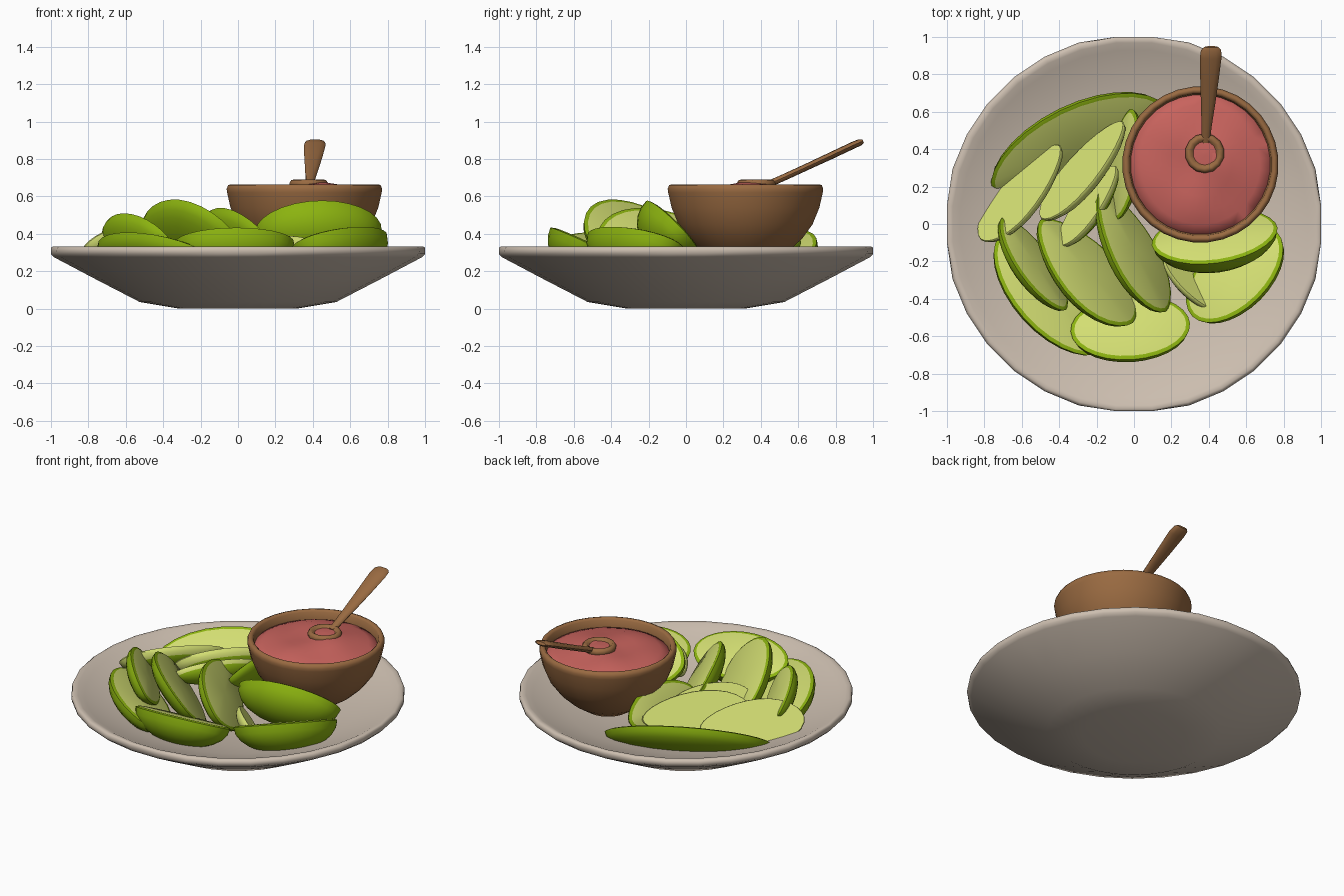
import bpy, bmesh, math
from mathutils import Vector

if "Cube" in bpy.data.objects:
    bpy.data.objects.remove(bpy.data.objects["Cube"])


def material(name, rgb):
    m = bpy.data.materials.new(name)
    m.diffuse_color = (*rgb, 1)
    m.use_nodes = True
    m.node_tree.nodes["Principled BSDF"].inputs["Base Color"].default_value = m.diffuse_color
    return m


STONE = material("stone_beige", (0.61, 0.52, 0.435))
WOOD = material("warm_wood", (0.32, 0.145, 0.053))
SAUCE = material("pink_sauce", (0.58, 0.125, 0.11))
PEEL = material("green_peel", (0.26, 0.45, 0.005))
FLESH = material("pale_flesh", (0.65, 0.73, 0.17))


def finish(bm, name, mats, angle=40):
    bmesh.ops.remove_doubles(bm, verts=bm.verts, dist=1e-5)
    bmesh.ops.recalc_face_normals(bm, faces=bm.faces)
    me = bpy.data.meshes.new(name)
    bm.to_mesh(me)
    bm.free()
    ob = bpy.data.objects.new(name, me)
    bpy.context.collection.objects.link(ob)
    for m in mats:
        me.materials.append(m)
    bpy.ops.object.select_all(action='DESELECT')
    ob.select_set(True)
    bpy.context.view_layer.objects.active = ob
    bpy.ops.object.shade_smooth_by_angle(angle=math.radians(angle))
    return ob


def bridge(bm, rings, mat=lambda i: 0):
    """Join successive closed rings of points with quads."""
    vs = [[bm.verts.new(p) for p in r] for r in rings]
    n = len(vs[0])
    for i in range(len(vs) - 1):
        for j in range(n):
            k = (j + 1) % n
            bm.faces.new((vs[i][j], vs[i][k], vs[i + 1][k], vs[i + 1][j])).material_index = mat(i)
    return vs


def lathe(name, profile, sides, loc, mat, wave=None, angle=40, limit=9):
    """Spin a profile and cap both ends; limit flattens the four extremes."""
    bm = bmesh.new()
    rings = []
    for r, z in profile:
        ring = []
        for j in range(sides):
            a = 2 * math.pi * (j + 0.5) / sides
            x, y = (max(-limit, min(limit, r * f(a))) for f in (math.cos, math.sin))
            ring.append((loc[0] + x, loc[1] + y, loc[2] + z + (wave(x, y) if wave else 0)))
        rings.append(ring)
    vs = bridge(bm, rings)
    bm.faces.new(vs[0])
    bm.faces.new(vs[-1])
    return finish(bm, name, [mat], angle)


# plate
lathe("plate", [(r * 1.014, z) for r, z in [
    (0.02, 0), (0.31, 0), (0.52, 0.035), (0.75, 0.155), (0.975, 0.275), (0.996, 0.292),
    (1.0, 0.31), (0.995, 0.325), (0.982, 0.332), (0.96, 0.328), (0.92, 0.308), (0.72, 0.245),
    (0.5, 0.20), (0.25, 0.17), (0.02, 0.16)]], 32, (0, 0, 0), STONE, angle=60, limit=1.0)

# dip bowl and sauce
BX, BY = 0.355, 0.318
lathe("dip_bowl", [(0.02, 0.235), (0.14, 0.245), (0.23, 0.305), (0.305, 0.375), (0.36, 0.45),
                   (0.397, 0.54), (0.415, 0.62), (0.418, 0.64), (0.41, 0.66), (0.395, 0.665),
                   (0.38, 0.652), (0.375, 0.61), (0.34, 0.5), (0.2, 0.36), (0.02, 0.33)],
      32, (BX, BY, 0), WOOD, angle=60)


def ripple(x, y):
    fade = max(0, 1 - (x * x + y * y) / 0.14)
    return fade * (0.018 * math.sin(13 * x + 4 * y) * math.cos(11 * y - 3 * x) + 0.03)


lathe("sauce", [(0.38, 0.58), (0.375, 0.605), (0.32, 0.618), (0.25, 0.626), (0.17, 0.632),
                (0.09, 0.634), (0.01, 0.635)], 32, (BX, BY, 0), SAUCE, ripple, 60)

# spoon cup, its sauce and the flared handle
SX, SY = 0.378, 0.378
lathe("spoon_cup", [(0.01, 0.61), (0.07, 0.625), (0.10, 0.65), (0.106, 0.672), (0.095, 0.688),
                    (0.08, 0.69), (0.068, 0.678), (0.05, 0.665), (0.01, 0.66)],
      14, (SX, SY, 0), WOOD, angle=60)
lathe("spoon_sauce", [(0.070, 0.665), (0.066, 0.674), (0.01, 0.678)], 14, (SX, SY, 0), SAUCE)
bm = bmesh.new()
rings = []
for x, y, z, w, t in [(0.384, 0.44, 0.665, 0.022, 0.018), (0.388, 0.52, 0.70, 0.027, 0.018),
                      (0.396, 0.64, 0.755, 0.038, 0.018), (0.404, 0.78, 0.82, 0.050, 0.019),
                      (0.410, 0.89, 0.872, 0.058, 0.019), (0.412, 0.93, 0.889, 0.054, 0.018),
                      (0.413, 0.947, 0.896, 0.036, 0.010)]:
    ring = []
    for j in range(12):
        a = 2 * math.pi * j / 12
        ring.append((x + w * math.cos(a), y - 0.42 * t * math.sin(a), z + 0.9 * t * math.sin(a)))
    rings.append(ring)
vs = bridge(bm, rings)
bm.faces.new(vs[0])
bm.faces.new(vs[-1])
finish(bm, "spoon_handle", [WOOD])


# fruit slices: a flat cut face framed by peel, with a rounded back.
# point sharpens the ends, taper narrows one end, rim is the peel border width,
# peel_from is the first ring of the back that is peel
def fruit_slice(name, c, yaw, tilt, L, W, D, point=0.2, taper=0, rim=0.02, peel_from=1):
    yaw, tilt = math.radians(yaw), math.radians(tilt)
    u = Vector((math.cos(yaw), math.sin(yaw), 0))
    h = Vector((-math.sin(yaw), math.cos(yaw), 0))
    n = Vector((0, 0, math.cos(tilt))) + h * math.sin(tilt)
    v = n.cross(u)
    c = Vector(c)

    def ring(s, depth, inset=0):
        pts = []
        for j in range(28):
            t = 2 * math.pi * j / 28
            y = math.sin(t) * abs(math.sin(t)) ** point * (1 - taper * math.cos(t))
            pts.append(c + u * (L * s - inset) * math.cos(t) + v * (W * s - inset) * y - n * depth)
        return pts

    bm = bmesh.new()
    rings = [ring(0.03, 0), ring(1, 0, rim), ring(1, 0.008)]
    for i in range(1, 7):
        a = math.pi / 2 * i / 6.2
        rings.append(ring(math.cos(a), 0.008 + D * math.sin(a)))
    vs = bridge(bm, rings, lambda i: 1 if i >= peel_from else 0)
    bm.faces.new(vs[0])
    bm.faces.new(vs[-1]).material_index = 1 if peel_from < 9 else 0
    finish(bm, name, [FLESH, PEEL])


for name, *args in [
    ("slice_back", (-0.30, 0.41, 0.26), 206, 38, 0.51, 0.27, 0.12),
    ("slice_left_outer", (-0.45, -0.38, 0.31), -48, 30, 0.41, 0.21, 0.12),
    ("slice_left_inner", (-0.53, -0.21, 0.37), -55, 58, 0.30, 0.17, 0.09),
    ("slice_middle_tall", (-0.25, -0.25, 0.39), -48, 52, 0.37, 0.25, 0.10, 0.2, -0.15),
    ("slice_middle", (0.0, -0.14, 0.37), -62, 55, 0.37, 0.21, 0.10, 0.2, -0.15),
    ("slice_front", (-0.02, -0.55, 0.36), 4, 25, 0.32, 0.19, 0.17, 0.0),
    ("slice_right_tall", (0.43, -0.06, 0.43), 8, 47, 0.34, 0.21, 0.18, 0.1),
    ("slice_right", (0.535, -0.265, 0.36), 45, 25, 0.32, 0.20, 0.18, 0.0),
    ("slice_beside_bowl", (-0.06, 0.32, 0.36), 82, 60, 0.30, 0.15, 0.07),
    ("peeled_right", (0.31, -0.32, 0.33), -44, 50, 0.20, 0.08, 0.06, 0.2, 0, 0.004, 9),
    ("peeled_left", (-0.61, 0.17, 0.34), 50, 45, 0.33, 0.15, 0.09, 0.1, 0.2, 0.004, 4),
    ("peeled_back", (-0.28, 0.29, 0.36), 50, 52, 0.34, 0.14, 0.09, 0.1, 0.15, 0.004, 4),
    ("peeled_middle", (-0.25, 0.10, 0.38), 55, 48, 0.26, 0.10, 0.09, 0.1, 0.1, 0.004, 3),
]:
    fruit_slice(name, *args)
